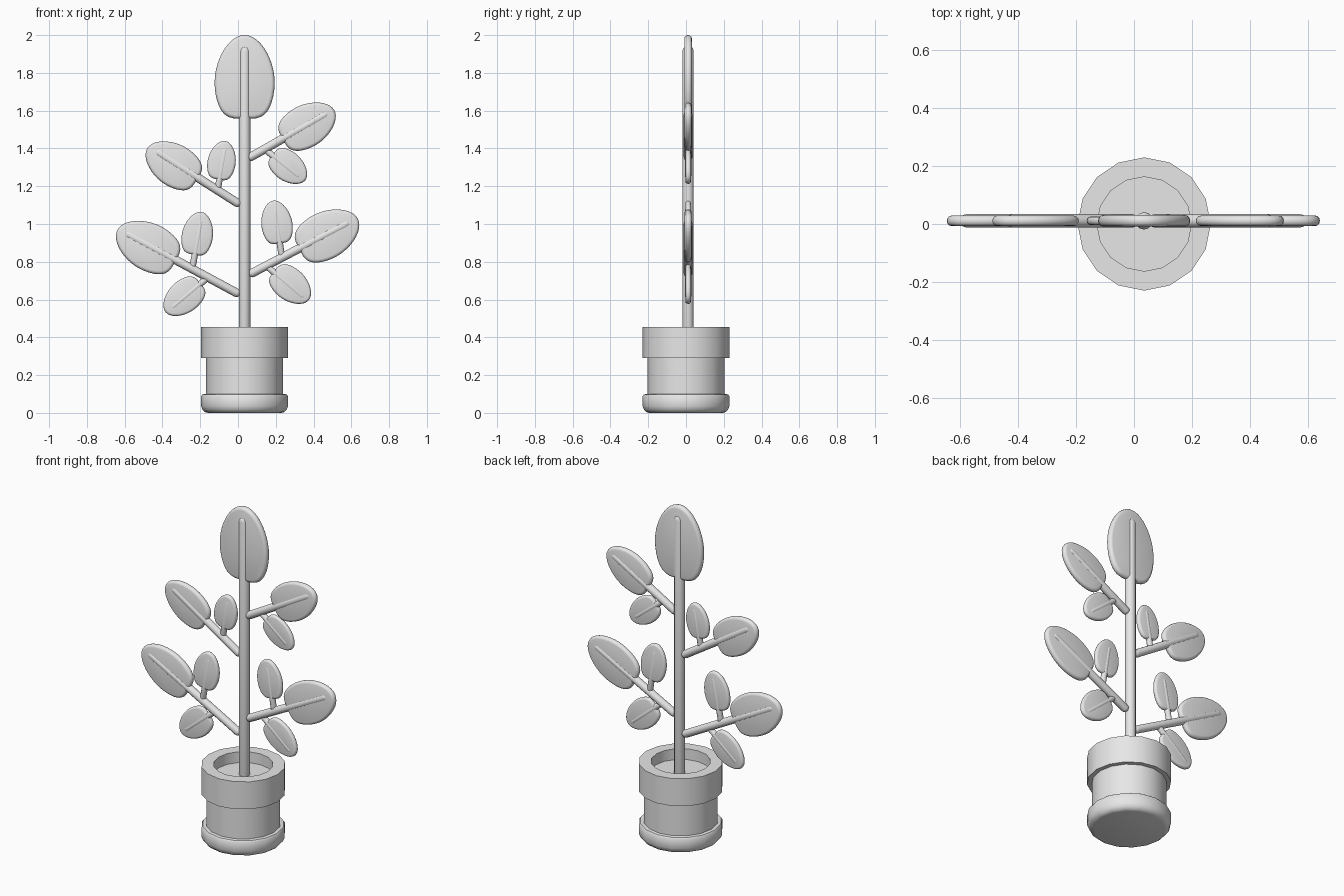
import bpy, bmesh, math
from mathutils import Vector

cube = bpy.data.objects.get("Cube")
if cube:
    bpy.data.objects.remove(cube, do_unlink=True)

grey = bpy.data.materials.new("plain grey")
grey.use_nodes = True
grey.diffuse_color = (0.8, 0.8, 0.8, 1)
grey.node_tree.nodes["Principled BSDF"].inputs["Base Color"].default_value = grey.diffuse_color

STEM_X, PLANT_Y = 0.035, 0.011


def loft(name, rings):
    """Skin a stack of vertex rings, cap both ends and return the object."""
    bm = bmesh.new()
    loops = [[bm.verts.new(p) for p in ring] for ring in rings]
    n = len(loops[0])
    for low, high in zip(loops, loops[1:]):
        for i in range(n):
            j = (i + 1) % n
            bm.faces.new((low[i], low[j], high[j], high[i]))
    bm.faces.new(loops[0][::-1])
    bm.faces.new(loops[-1])
    bmesh.ops.recalc_face_normals(bm, faces=bm.faces)
    mesh = bpy.data.meshes.new(name)
    bm.to_mesh(mesh)
    bm.free()
    mesh.materials.append(grey)
    obj = bpy.data.objects.new(name, mesh)
    bpy.context.collection.objects.link(obj)
    bpy.ops.object.select_all(action="DESELECT")
    obj.select_set(True)
    bpy.context.view_layer.objects.active = obj
    bpy.ops.object.shade_smooth_by_angle(angle=math.radians(35))
    return obj


def lathe(name, profile, sides):
    turns = [math.tau * i / sides for i in range(sides)]
    return loft(name, [[(r * math.cos(t), r * math.sin(t), z) for t in turns]
                       for r, z in profile])


def rod(name, start, end, radius):
    """Round-ended stick between two points given as (x, z)."""
    a, b = (Vector((p[0], PLANT_Y, p[1])) for p in (start, end))
    length = (b - a).length
    cap = [(radius * math.cos(t), radius * math.sin(t))
           for t in (0, math.pi / 6, math.pi / 3, math.pi * 0.46)]
    profile = [(r, radius - h) for r, h in reversed(cap)]
    profile += [(r, length - radius + h) for r, h in cap]
    obj = lathe(name, profile, 12)
    obj.location = a
    obj.rotation_euler = (b - a).to_track_quat("Z", "Y").to_euler()


def leaf(name, centre, direction, half_length, half_depth):
    """Egg-shaped pad, blunt at its base, with a rounded rim."""
    width = 0.71 * half_length
    along = Vector((direction[0], 0, direction[1])).normalized()
    across = Vector((-along.z, 0, along.x))
    middle = Vector((centre[0], PLANT_Y, centre[1]))
    outline = []
    for i in range(40):
        t = math.tau * i / 40
        c, s = math.cos(t), math.sin(t)
        power = 1 if c > 0 else 1 + 0.4 * c
        w = math.copysign(abs(s) ** power, s) * (1 - 0.13 * c)
        outline.append((half_length * c, width * w))
    rings = []
    for k in range(7):
        t = math.pi * (k / 6 - 0.5)
        inset = half_depth * 0.9 * (1 - math.cos(t))
        sl, sw = 1 - inset / half_length, 1 - inset / width
        y = Vector((0, half_depth * math.sin(t), 0))
        rings.append([middle + along * (u * sl) + across * (v * sw) + y for u, v in outline])
    loft(name, rings)


# Pot: rounded foot, narrower body, heavy rim and sunken soil
pot = lathe("pot", [
    (0.195, 0), (0.21, 0.004), (0.222, 0.016), (0.23, 0.035), (0.23, 0.088), (0.223, 0.098),
    (0.204, 0.1), (0.204, 0.29), (0.23, 0.29), (0.23, 0.455), (0.163, 0.455),
    (0.163, 0.39)], 16)
pot.location.x = STEM_X

# Main stem and crown leaf
rod("stem", (STEM_X, 0.36), (STEM_X, 1.945), 0.03)
leaf("crown_leaf", (STEM_X, 1.778), (0, 1), 0.222, 0.02)

# Side growth: name, twig start, twig end, leaf centre, leaf half length
BRANCHES = [
    ("upper_left", (0.05, 1.345), (0.48, 1.59), (0.373, 1.525), 0.157),
    ("upper_right", (0.015, 1.1), (-0.44, 1.39), (-0.348, 1.318), 0.156),
    ("lower_left", (0.055, 0.73), (0.595, 1.012), (0.479, 0.947), 0.175),
    ("lower_right", (0.012, 0.625), (-0.6, 0.955), (-0.484, 0.886), 0.175),
]
TWIGS = [
    ("upper_left_drooping", (0.145, 1.393), (0.33, 1.245), (0.27, 1.3), 0.11),
    ("upper_right_rising", (-0.108, 1.18), (-0.067, 1.41), (-0.085, 1.337), 0.104),
    ("lower_left_rising", (0.235, 0.81), (0.192, 1.085), (0.204, 1.01), 0.115),
    ("lower_left_drooping", (0.145, 0.783), (0.352, 0.607), (0.283, 0.674), 0.12),
    ("lower_right_rising", (-0.243, 0.76), (-0.193, 1.03), (-0.213, 0.95), 0.115),
    ("lower_right_drooping", (-0.15, 0.725), (-0.357, 0.55), (-0.291, 0.61), 0.12),
]
for rows, part, radius, depth in ((BRANCHES, "branch", 0.023, 0.018),
                                  (TWIGS, "twig", 0.017, 0.0145)):
    for name, start, end, centre, size in rows:
        rod(f"{name}_{part}", start, end, radius)
        leaf(f"{name}_{part}_leaf", centre,
             (end[0] - start[0], end[1] - start[1]), size, depth)
